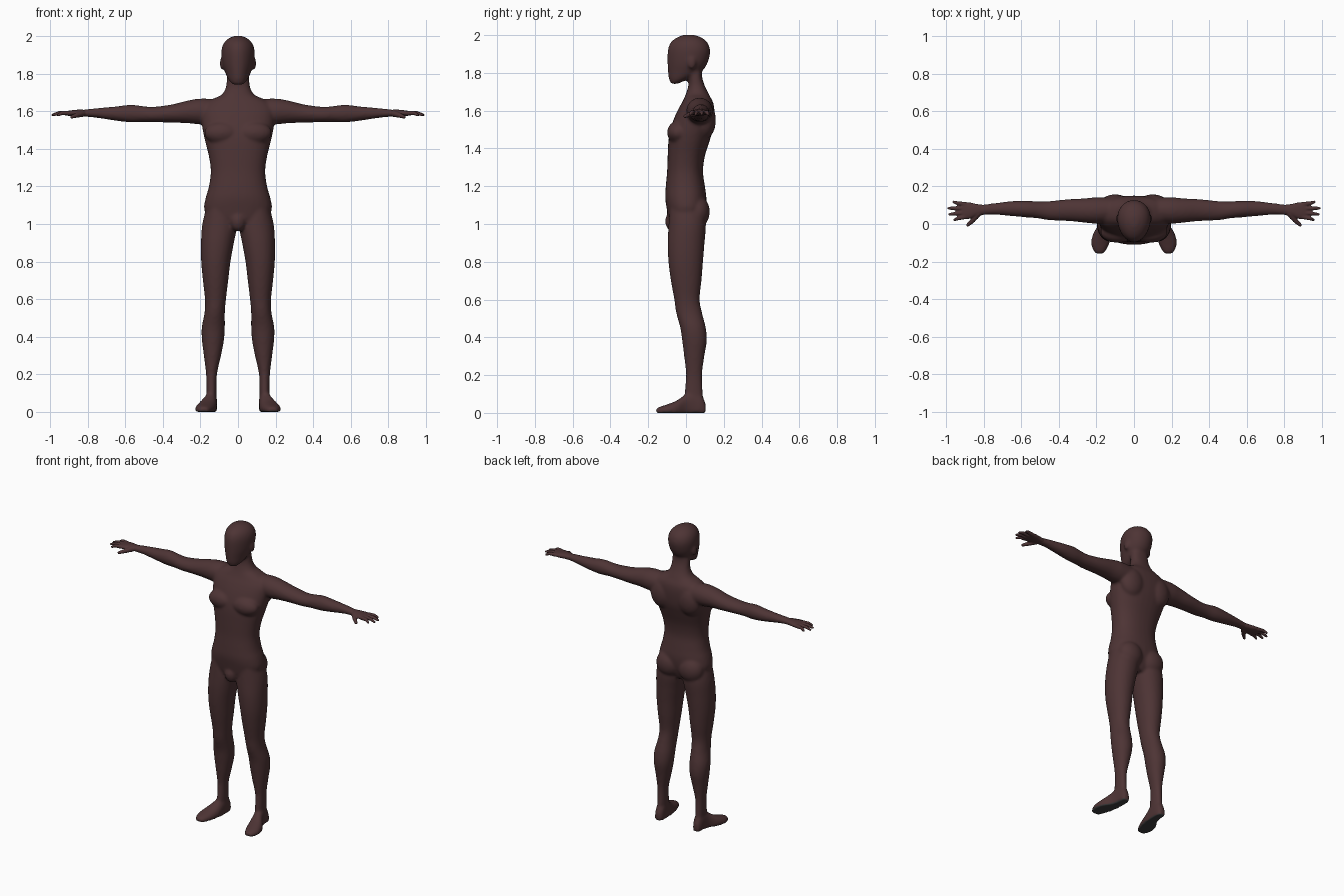
import bpy
import bmesh
import math
from mathutils import Matrix, Vector

old = bpy.data.objects.get("Cube")
if old:
    bpy.data.objects.remove(old, do_unlink=True)


def make_material(name, color):
    mat = bpy.data.materials.new(name)
    mat.use_nodes = True
    mat.diffuse_color = color
    mat.node_tree.nodes["Principled BSDF"].inputs["Base Color"].default_value = color
    return mat


SKIN = make_material("dark brown skin", (0.075, 0.034, 0.035, 1))
SOLE = make_material("charcoal sole", (0.045, 0.045, 0.047, 1))


def spline(rows, steps=4):
    """Smoothly fill in sections between the given ones."""
    out = []
    for i in range(len(rows) - 1):
        quad = [rows[max(i - 1, 0)], rows[i], rows[i + 1], rows[min(i + 2, len(rows) - 1)]]
        for s in range(steps):
            t = s / steps
            out.append([b + t / 2 * (c - a + t * (2 * a - 5 * b + 4 * c - d
                        + t * (3 * (b - c) + d - a))) for a, b, c, d in zip(*quad)])
    return out + [list(rows[-1])]


def loft(bm, axis, rows, power=2.0, egg=0.0, sides=32):
    """Skin rounded sections: (position, first low, first high, second low, second high)."""
    rings = []
    for pos, a0, a1, b0, b1 in spline(rows):
        ring = []
        for k in range(sides):
            ang = 2 * math.pi * k / sides
            c, s = math.cos(ang), math.sin(ang)
            u = math.copysign(abs(c) ** (2 / power), c)
            v = math.copysign(abs(s) ** (2 / power), s)
            a = (a0 + a1) / 2 + (a1 - a0) / 2 * u * (1 + egg * v)
            b = (b0 + b1) / 2 + (b1 - b0) / 2 * v
            co = {"X": (pos, a, b), "Y": (a, pos, b), "Z": (a, b, pos)}[axis]
            ring.append(bm.verts.new(co))
        rings.append(ring)
    for low, high in zip(rings, rings[1:]):
        for k in range(sides):
            n = (k + 1) % sides
            bm.faces.new((low[k], low[n], high[n], high[k]))
    bm.faces.new(rings[0])
    bm.faces.new(rings[-1])
    return [v for ring in rings for v in ring]


def ellipsoid(bm, center, size):
    mat = Matrix.Translation(center) @ Matrix.Diagonal((*size, 1))
    bmesh.ops.create_uvsphere(bm, u_segments=24, v_segments=16, radius=1, matrix=mat)


def capsule(bm, start, end, r0, r1):
    start, end = Vector(start), Vector(end)
    turn = (end - start).to_track_quat("Z", "Y").to_matrix().to_4x4()
    bmesh.ops.create_cone(bm, cap_ends=True, segments=16, radius1=r0, radius2=r1,
                          depth=(end - start).length,
                          matrix=Matrix.Translation((start + end) / 2) @ turn)
    ellipsoid(bm, start, (r0,) * 3)
    ellipsoid(bm, end, (r1,) * 3)


def fuse(name, bm, voxel, smoothing):
    """Merge overlapping volumes into one smooth skin."""
    bmesh.ops.recalc_face_normals(bm, faces=bm.faces[:])
    mesh = bpy.data.meshes.new(name)
    bm.to_mesh(mesh)
    bm.free()
    obj = bpy.data.objects.new(name, mesh)
    bpy.context.collection.objects.link(obj)
    remesh = obj.modifiers.new("Fuse", "REMESH")
    remesh.mode = "VOXEL"
    remesh.voxel_size = voxel
    soften = obj.modifiers.new("Soften", "SMOOTH")
    soften.factor = 0.5
    soften.iterations = smoothing
    graph = bpy.context.evaluated_depsgraph_get()
    skin = bpy.data.meshes.new_from_object(obj.evaluated_get(graph))
    obj.modifiers.clear()
    obj.data = skin
    skin.materials.clear()
    skin.materials.append(SKIN)
    skin.materials.append(SOLE)
    for face in skin.polygons:
        face.use_smooth = True
        under_foot = face.center.z < 0.02 and face.normal.z < -0.5
        face.material_index = 1 if under_foot else 0
    return obj


body = bmesh.new()

# Leg
loft(body, "Z", [
    (1.10, .03, .165, -.085, .09), (1.0, .005, .19, -.092, .105),
    (.9, .022, .197, -.097, .098), (.8, .04, .196, -.093, .09),
    (.7, .052, .187, -.08, .082), (.6, .064, .176, -.062, .072),
    (.53, .07, .178, -.052, .085), (.45, .07, .193, -.03, .105),
    (.38, .075, .192, -.02, .11), (.3, .09, .182, -.01, .097),
    (.2, .112, .17, 0, .085), (.1, .115, .168, -.008, .09),
    (.04, .115, .17, -.005, .095)], power=2.1)

# Foot, flattened underneath
foot = loft(body, "Y", [
    (.104, .125, .16, -.03, .05), (.08, .113, .17, -.04, .1),
    (.04, .111, .174, -.04, .12), (0, .113, .185, -.04, .1),
    (-.05, .117, .217, -.03, .065), (-.1, .13, .228, -.02, .045),
    (-.14, .148, .218, -.015, .032), (-.16, .165, .2, -.01, .022)], power=2.3)
for vert in foot:
    vert.co.z = max(vert.co.z, 0)

# Arm
loft(body, "X", [
    (.12, .01, .14, 1.53, 1.665), (.2, .002, .142, 1.53, 1.668),
    (.27, .008, .136, 1.537, 1.657), (.35, .016, .132, 1.54, 1.637),
    (.45, .02, .122, 1.542, 1.624), (.51, .03, .12, 1.543, 1.628),
    (.57, .035, .124, 1.541, 1.635), (.65, .042, .122, 1.55, 1.626),
    (.75, .05, .11, 1.565, 1.617), (.82, .045, .103, 1.572, 1.609),
    (.85, .043, .103, 1.575, 1.607)])

# Paired muscle masses and ear
ellipsoid(body, (.085, -.043, 1.485), (.095, .057, .06))
ellipsoid(body, (.083, .06, 1.065), (.085, .066, .085))
ellipsoid(body, (.1, .1, 1.55), (.085, .058, .1))
ellipsoid(body, (.215, .072, 1.6), (.07, .07, .066))
ellipsoid(body, (.084, .03, 1.855), (.013, .022, .034))

# Mirror the side parts across the middle
twin = bmesh.ops.duplicate(body, geom=body.verts[:] + body.edges[:] + body.faces[:])
bmesh.ops.scale(body, vec=(-1, 1, 1),
                verts=[g for g in twin["geom"] if isinstance(g, bmesh.types.BMVert)])

# Torso and neck
torso = [
    (.98, .07, -.07, .07), (1.02, .15, -.09, .09), (1.08, .18, -.102, .105),
    (1.14, .172, -.11, .108), (1.2, .155, -.107, .1), (1.28, .145, -.1, .09),
    (1.36, .155, -.097, .1), (1.44, .175, -.093, .125), (1.5, .188, -.083, .143),
    (1.56, .195, -.063, .15), (1.61, .195, -.04, .15), (1.645, .17, -.02, .143),
    (1.67, .125, -.008, .13), (1.69, .085, 0, .12), (1.73, .064, .012, .1),
    (1.78, .06, .015, .085), (1.84, .055, .01, .085)]
loft(body, "Z", [(z, -w, w, front, back) for z, w, front, back in torso], power=2.3)
ellipsoid(body, (0, -.07, 1.015), (.042, .04, .055))

# Head, narrower toward the face
head = [
    (1.742, .025, -.078, -.045), (1.755, .04, -.086, -.015), (1.775, .054, -.092, .03),
    (1.81, .069, -.096, .085), (1.85, .082, -.098, .113), (1.9, .088, -.098, .127),
    (1.935, .086, -.093, .125), (1.965, .074, -.078, .11), (1.988, .05, -.047, .08),
    (2.002, .018, -.01, .04)]
loft(body, "Z", [(z, -w, w, front, back) for z, w, front, back in head], egg=0.12)

fuse("body", body, 0.009, 5)

# Hands: palm, four fingers and thumb
for side, label in ((1, "left"), (-1, "right")):
    hand = bmesh.new()
    loft(hand, "X", [
        (.8, .05, .102, 1.573, 1.607), (.84, .042, .107, 1.573, 1.609),
        (.875, .028, .115, 1.574, 1.607), (.91, .026, .116, 1.577, 1.602),
        (.922, .035, .108, 1.58, 1.598)], power=2.3)
    for knuckle, tip_x, tip_y in ((.038, .955, .022), (.06, .982, .051),
                                  (.083, .986, .084), (.105, .96, .117)):
        middle = ((.9 + tip_x) / 2 + .01, (knuckle + tip_y) / 2, 1.591)
        capsule(hand, (.9, knuckle, 1.59), middle, .0125, .0105)
        capsule(hand, middle, (tip_x, tip_y, 1.581), .0105, .0075)
    capsule(hand, (.83, .055, 1.588), (.862, .015, 1.578), .018, .0125)
    capsule(hand, (.862, .015, 1.578), (.885, -.005, 1.57), .0125, .009)
    bmesh.ops.scale(hand, vec=(side, 1, 1), verts=hand.verts[:])
    fuse(label + "_hand", hand, 0.004, 3)
